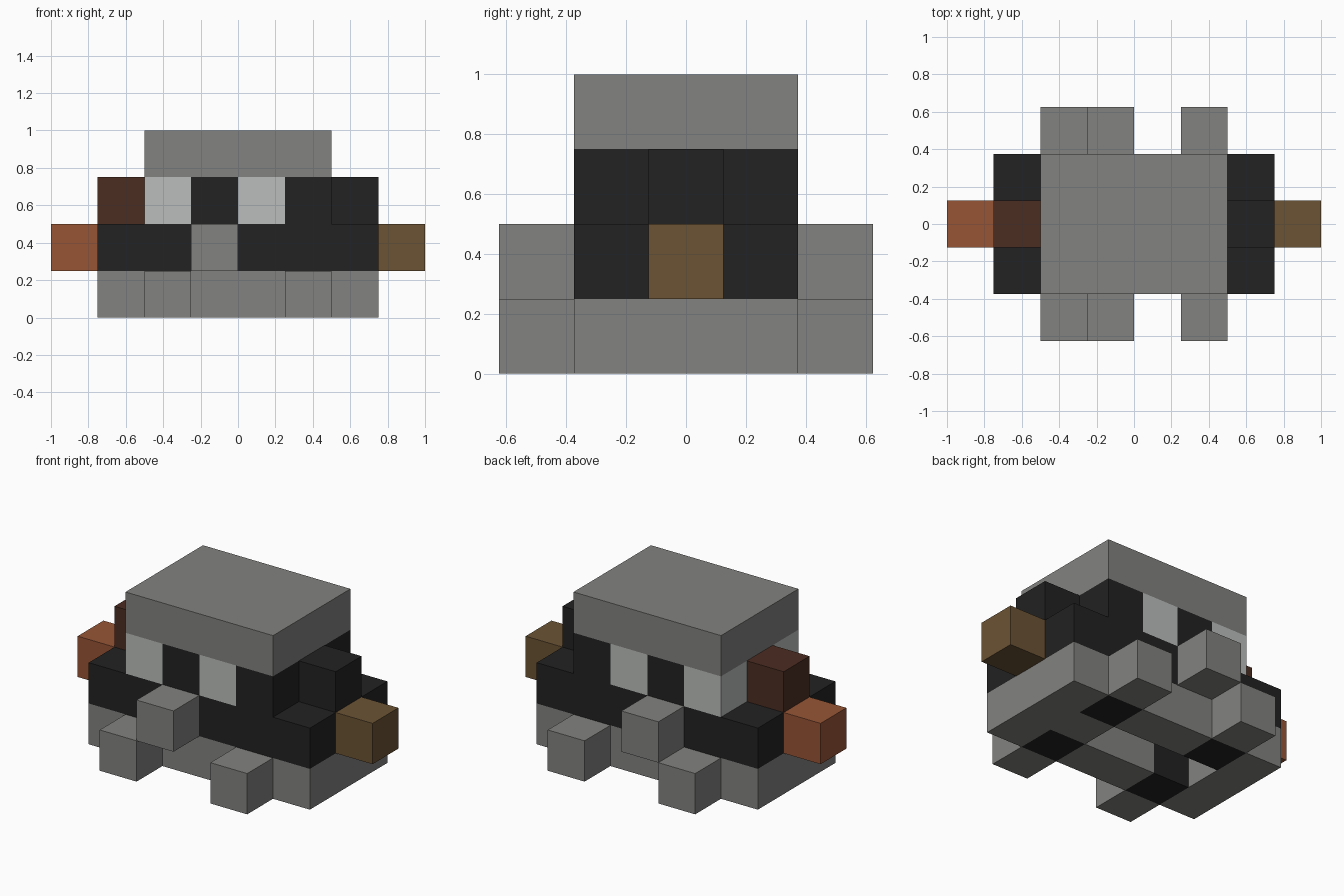
import bpy
import bmesh

CELL = 0.25

if "Cube" in bpy.data.objects:
    bpy.data.objects.remove(bpy.data.objects["Cube"], do_unlink=True)


def linear(v):
    v /= 255
    return v / 12.92 if v <= 0.04045 else ((v + 0.055) / 1.055) ** 2.4


def material(name, rgb):
    mat = bpy.data.materials.new(name)
    mat.use_nodes = True
    colour = [linear(v) for v in rgb] + [1]
    mat.diffuse_color = colour
    mat.node_tree.nodes["Principled BSDF"].inputs["Base Color"].default_value = colour
    return mat


grey = material("stone_grey", (130, 130, 128))
black = material("charcoal", (34, 34, 34))
pale = material("pale_grey", (187, 190, 188))
dark_brown = material("dark_brown", (76, 45, 34))
orange = material("rust_orange", (151, 85, 54))
brown = material("ochre_brown", (107, 83, 52))


def block(name, mat, x, y, z):
    """Box between (low, high) cell limits on each axis."""
    bm = bmesh.new()
    bmesh.ops.create_cube(bm, size=1)
    for v in bm.verts:
        v.co = [(sum(r) / 2 + c * (r[1] - r[0])) * CELL for c, r in zip(v.co, (x, y, z))]
    mesh = bpy.data.meshes.new(name)
    bm.to_mesh(mesh)
    bm.free()
    mesh.materials.append(mat)
    obj = bpy.data.objects.new(name, mesh)
    bpy.context.collection.objects.link(obj)
    return obj


FULL, MID = (-1.5, 1.5), (-0.5, 0.5)

# Cap and torso
block("cap", grey, (-2, 2), FULL, (3, 4))
block("torso", black, (-3, 3), FULL, (1, 2))

# Head core, with a raised block on its left
block("head_core", black, (-2, 2), MID, (2, 3))
block("left_shoulder", black, (2, 3), MID, (2, 3))

# Side blocks
block("right_shoulder", dark_brown, (-3, -2), MID, (2, 3))
block("right_arm", orange, (-4, -3), MID, (1, 2))
block("left_arm", brown, (3, 4), MID, (1, 2))

# Base ends, with a recess left open between them
block("base_left", grey, (2, 3), FULL, (0, 1))
block("base_right", grey, (-3, -2), FULL, (0, 1))
block("base_filler", grey, (1, 2), MID, (0, 1))

# Parts repeated on the front and the back
for side, s in (("front", -1), ("back", 1)):
    row = sorted((s * 0.5, s * 1.5))
    outer = sorted((s * 1.5, s * 2.5))
    for x in (-2, 0):
        block(side + "_eye", pale, (x, x + 1), row, (2, 3))
    for x in (-1, 1):
        block(side + "_face", black, (x, x + 1), row, (2, 3))
    block(side + "_base_beam", grey, (-1, 1), row, (0, 1))
    for x in (-2, 1):
        block(side + "_leg_joint", black, (x, x + 1), row, (0, 1))
        block(side + "_foot", grey, (x, x + 1), outer, (0, 1))
    block(side + "_raised_foot", grey, (-1, 0), outer, (1, 2))
